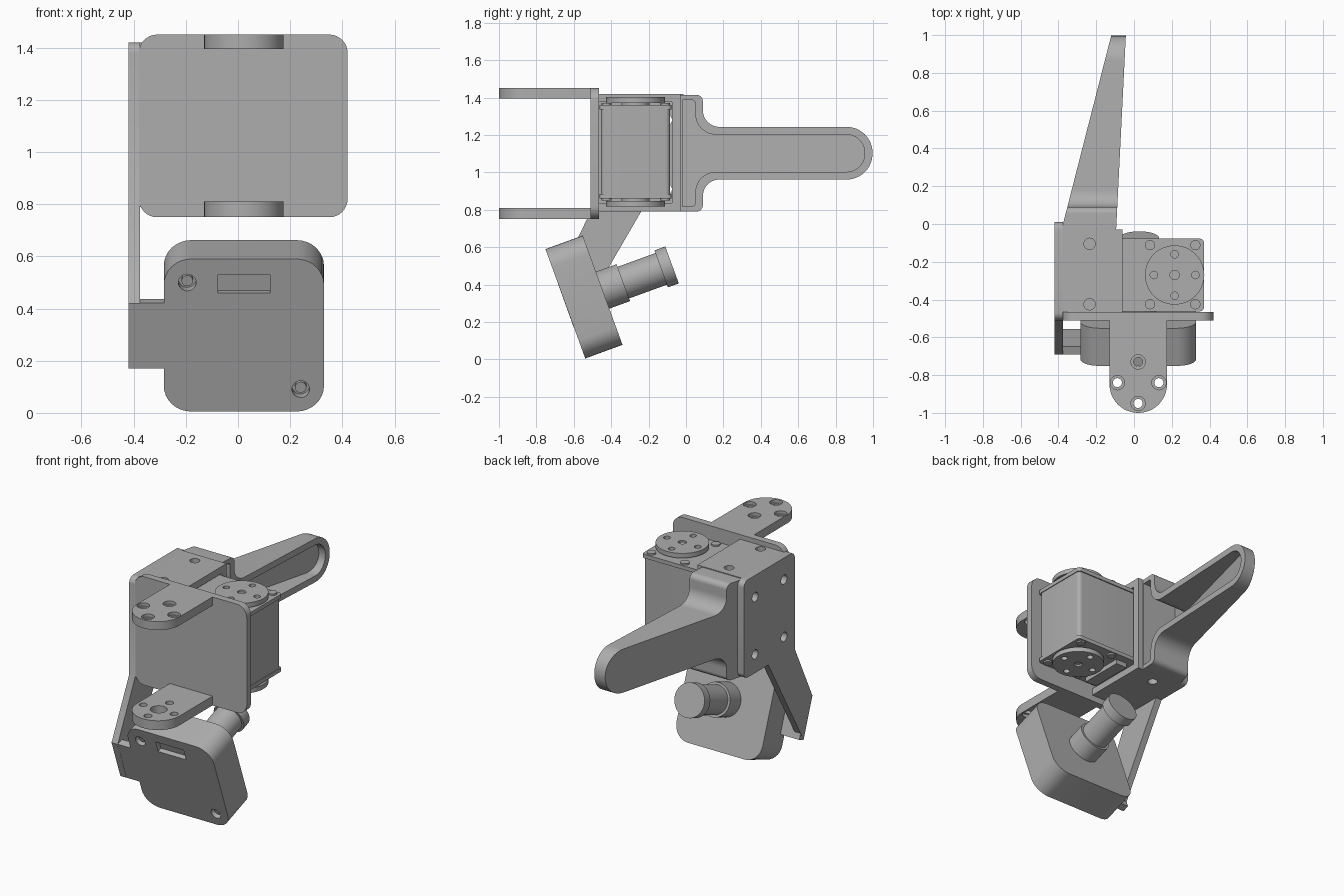
import bpy, bmesh, math
from mathutils import Vector, Matrix

cube = bpy.data.objects.get("Cube")
if cube:
    bpy.data.objects.remove(cube, do_unlink=True)

grey = bpy.data.materials.new("matte grey")
grey.use_nodes = True
grey.diffuse_color = (0.42, 0.42, 0.42, 1)
grey.node_tree.nodes["Principled BSDF"].inputs["Base Color"].default_value = (0.42, 0.42, 0.42, 1)


def fillet(corners, steps=8):
    """Round polygon corners given as (u, v, radius)."""
    out = []
    for i, (px, py, r) in enumerate(corners):
        p = Vector((px, py))
        if r == 0:
            out.append(p)
            continue
        a = (Vector(corners[i - 1][:2]) - p).normalized()
        b = (Vector(corners[(i + 1) % len(corners)][:2]) - p).normalized()
        half = a.angle(b) / 2
        c = p + (a + b).normalized() * r / math.sin(half)
        t = r / math.tan(half)
        d0, d1 = (p + a * t - c).normalized(), (p + b * t - c).normalized()
        turn = 2 * math.atan2(d0.x * d1.y - d0.y * d1.x, 1 + d0.dot(d1))
        for k in range(steps + 1):
            out.append(c + Matrix.Rotation(turn * k / steps, 2) @ d0 * r)
    return out


def rect(u0, u1, v0, v1, r=0):
    return fillet([(u0, v0, r), (u1, v0, r), (u1, v1, r), (u0, v1, r)])


def circle(u, v, r, n=32):
    return [Vector((u + r * math.cos(math.tau * k / n), v + r * math.sin(math.tau * k / n)))
            for k in range(n)]


def prism(name, outline, axis, lo, hi):
    """Extrude an outline along an axis; lo and hi may vary along u."""
    place = {"x": lambda u, v, w: (w, u, v),
             "y": lambda u, v, w: (u, w, v),
             "z": lambda u, v, w: (u, v, w)}[axis]
    bm = bmesh.new()
    rings = []
    for end in (lo, hi):
        f = end if callable(end) else (lambda u, e=end: e)
        rings.append([bm.verts.new(place(p.x, p.y, f(p.x))) for p in outline])
    for ring in rings:
        bm.faces.new(ring)
    n = len(outline)
    for i in range(n):
        j = (i + 1) % n
        bm.faces.new((rings[0][i], rings[0][j], rings[1][j], rings[1][i]))
    bmesh.ops.recalc_face_normals(bm, faces=bm.faces)
    mesh = bpy.data.meshes.new(name)
    bm.to_mesh(mesh)
    bm.free()
    mesh.materials.append(grey)
    ob = bpy.data.objects.new(name, mesh)
    bpy.context.collection.objects.link(ob)
    return ob


def cut(ob, outline, axis, lo, hi):
    cutter = prism("cutter", outline, axis, lo, hi)
    cutter.hide_render = True
    mod = ob.modifiers.new("cut", "BOOLEAN")
    mod.operation, mod.solver, mod.object = "DIFFERENCE", "EXACT", cutter
    bpy.context.view_layer.objects.active = ob
    bpy.ops.object.modifier_apply(modifier=mod.name)
    bpy.data.objects.remove(cutter, do_unlink=True)


# Front mounting plate and its two drilled tabs
prism("front_plate", rect(-0.38, 0.42, 0.75, 1.45, 0.07), "y", -0.51, -0.465)
tab_shape = fillet([(-0.13, -0.51, 0), (-0.13, -1, 0.152), (0.175, -1, 0.152), (0.175, -0.51, 0)], 12)
for name, z0, z1, outer in (("upper_tab", 1.395, 1.45, 1.45), ("lower_tab", 0.75, 0.81, 0.75)):
    tab = prism(name, tab_shape, "z", z0, z1)
    for k in range(4):
        a = k * math.pi / 2
        x, y = 0.022 + 0.11 * math.cos(a), -0.84 + 0.11 * math.sin(a)
        cut(tab, circle(x, y, 0.024, 20), "z", 0.7, 1.5)
        cut(tab, circle(x, y, 0.038, 20), "z", outer - 0.02, outer + 0.02)
    if name == "lower_tab":
        cut(tab, circle(0.022, -0.84, 0.05), "z", 0.7, 1.5)

# Side wall running down into the sensor arm
wall = prism("side_wall", fillet([
    (-0.51, 1.42, 0.04), (-0.51, 0.79, 0), (-0.69, 0.42, 0), (-0.6, 0.17, 0),
    (-0.24, 0.79, 0), (0.01, 0.79, 0.04), (0.01, 1.42, 0.04)]), "x", -0.42, -0.376)
for y in (-0.105, -0.4):
    for z in (0.91, 1.28):
        cut(wall, circle(y, z, 0.03, 20), "x", -0.5, -0.3)

# Motor bracket: top, bottom and back walls
bracket = prism("motor_bracket", rect(-0.465, -0.03, 0.79, 1.42), "x", -0.376, -0.06)
cut(bracket, rect(-0.6, -0.075, 0.835, 1.375), "x", -0.5, 0.1)
for y in (-0.105, -0.425):
    cut(bracket, circle(-0.235, y, 0.03, 20), "z", 0.7, 1.5)


# Tapered hollow finger, open on one side
def finger_outer(y):
    return -0.376 + 0.256 * y


def finger_open(y):
    return -0.093 + 0.05 * y


def finger_shape(y0, y1, y2, z0, z1, r_base, r_neck):
    half = [(y0, z0, 0), (y1, z0, r_base), (y1, z1, r_neck), (y2, z1, 1.1 - z1 - 0.001)]
    return fillet(half + [(y, 2.205 - z, r) for y, z, r in reversed(half)], 12)


finger = prism("finger", finger_shape(-0.03, 0.09, 0.997, 0.79, 0.962, 0.035, 0.09),
               "x", finger_outer, finger_open)
cut(finger, finger_shape(-0.02, 0.05, 0.955, 0.818, 1.003, 0.02, 0.11),
    "x", lambda y: finger_outer(y) + 0.04, 0.2)

# Motor case, lids, horns and screws
prism("motor_case", rect(-0.34, 0.365, -0.455, -0.085, 0.025), "z", 0.885, 1.335)
for name, z0, z1 in (("motor_top_lid", 1.335, 1.36), ("motor_bottom_lid", 0.86, 0.885)):
    prism(name, rect(-0.34, 0.37, -0.462, -0.078, 0.02), "z", z0, z1)
for name, z0, z1, base in (("top_horn", 1.372, 1.402, 1.36), ("bottom_horn", 0.818, 0.848, 0.86)):
    prism(name + "_hub", circle(0.215, -0.27, 0.075), "z", *sorted((base, z1 if base < 1 else z0)))
    horn = prism(name, circle(0.215, -0.27, 0.157, 48), "z", z0, z1)
    face = z1 if base > 1 else z0
    cut(horn, circle(0.215, -0.27, 0.025, 20), "z", face - 0.012, face + 0.012)
    for k in range(4):
        a = k * math.pi / 2
        cut(horn, circle(0.215 + 0.11 * math.cos(a), -0.27 + 0.11 * math.sin(a), 0.02, 16),
            "z", z0 - 0.1, z1 + 0.1)
for x in (0.085, 0.325):
    for y in (-0.112, -0.425):
        prism("motor_screw", circle(x, y, 0.027, 16), "z", 1.36, 1.37)
        prism("motor_foot_screw", circle(x, y, 0.027, 16), "z", 0.85, 0.86)
prism("motor_socket", rect(-0.05, 0.03, -0.42, -0.13), "z", 0.83, 0.86)

# Tilted camera housing, built upright then turned
housing = prism("camera_housing", rect(-0.307, 0.307, -0.311, 0.311, 0.105), "y", 0, 0.212)
for x, z in ((-0.217, 0.215), (0.218, -0.22)):
    cut(housing, circle(x, z, 0.034, 24), "y", -0.05, 0.04)
cut(housing, rect(-0.1, 0.1, 0.172, 0.248), "y", -0.05, 0.03)
pieces = [housing,
          prism("camera_mount", rect(-0.442, -0.307, -0.136, 0.131), "y", 0, 0.045),
          prism("lens_base", circle(0.005, 0, 0.105, 48), "y", 0.212, 0.33),
          prism("lens_barrel", circle(0.005, 0, 0.09, 48), "y", 0.33, 0.545),
          prism("lens_cap", circle(0.005, 0, 0.105, 48), "y", 0.545, 0.607)]
for x, z in ((-0.217, 0.215), (0.218, -0.22)):
    pieces.append(prism("camera_screw", circle(x, z, 0.022, 16), "y", 0.02, 0.05))
tilt = Matrix.Translation((0.0225, -0.645, 0.2975)) @ Matrix.Rotation(math.radians(20), 4, "X")
for ob in pieces:
    ob.data.transform(tilt)

# Smooth rounded surfaces while keeping edges crisp
bpy.ops.object.select_all(action="DESELECT")
for ob in bpy.context.collection.objects:
    if ob.type == "MESH":
        ob.select_set(True)
        bpy.context.view_layer.objects.active = ob
bpy.ops.object.shade_smooth_by_angle(angle=math.radians(30))
